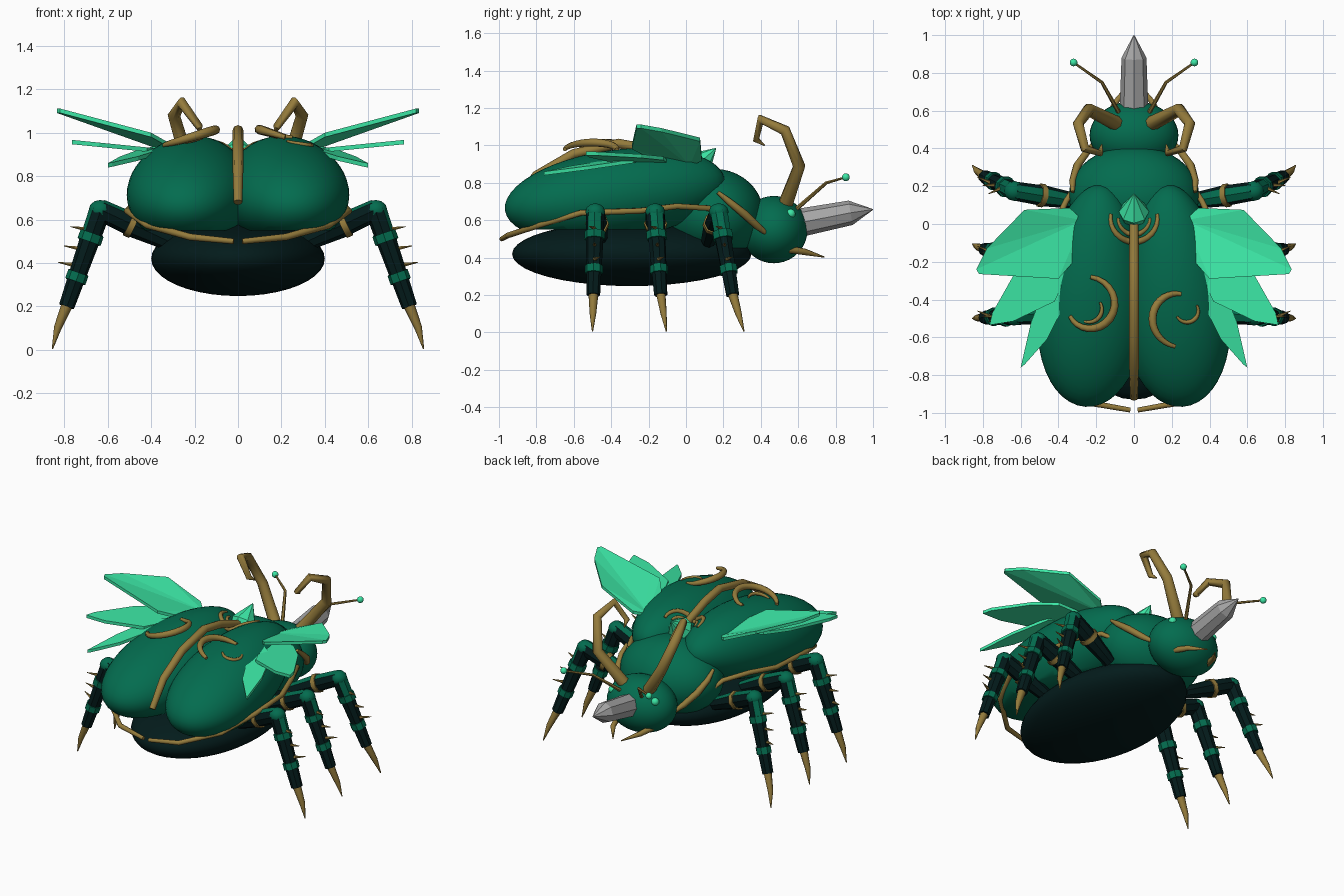
import bpy, bmesh, math
from mathutils import Matrix, Vector
from mathutils.bvhtree import BVHTree

cube = bpy.data.objects.get("Cube")
if cube:
    bpy.data.objects.remove(cube, do_unlink=True)


def material(name, r, g, b):
    m = bpy.data.materials.new(name)
    m.diffuse_color = (r, g, b, 1)
    m.use_nodes = True
    m.node_tree.nodes["Principled BSDF"].inputs["Base Color"].default_value = (r, g, b, 1)
    return m


GREEN = material("shell green", .001, .15, .078)
DARK = material("dark green", .001, .011, .011)
MINT = material("mint green", .045, .8, .38)
GOLD = material("old gold", .3, .2, .045)
STEEL = material("steel grey", .38, .38, .38)


def add(name, mesh, mat, angle=40):
    """Link a mesh as a named part with one colour and angle-limited smoothing."""
    mesh.materials.clear()
    mesh.materials.append(mat)
    for p in mesh.polygons:
        p.use_smooth = True
        p.material_index = 0
    mesh.set_sharp_from_angle(angle=math.radians(angle))
    ob = bpy.data.objects.new(name, mesh)
    bpy.context.collection.objects.link(ob)
    return ob


def from_bmesh(name, bm, mat, angle=40):
    bmesh.ops.recalc_face_normals(bm, faces=bm.faces)
    mesh = bpy.data.meshes.new(name)
    bm.to_mesh(mesh)
    bm.free()
    return add(name, mesh, mat, angle)


def ellipsoid(name, center, radii, mat, turn=0, tilt=0, floor=None, taper=0, segs=40):
    """Sphere scaled and turned, optionally widened to the rear and cut flat below."""
    bm = bmesh.new()
    bmesh.ops.create_uvsphere(bm, u_segments=segs, v_segments=segs // 2, radius=1)
    for v in bm.verts:
        v.co.x *= 1 - taper * v.co.y
    bm.transform(Matrix.Translation(center) @ Matrix.Rotation(math.radians(turn), 4, 'Z')
                 @ Matrix.Rotation(math.radians(tilt), 4, 'X') @ Matrix.Diagonal((*radii, 1)))
    if floor is not None:
        cut = bmesh.ops.bisect_plane(bm, geom=bm.verts[:] + bm.edges[:] + bm.faces[:],
                                     plane_co=(0, 0, floor), plane_no=(0, 0, 1), clear_inner=True)
        edges = [e for e in cut["geom_cut"] if isinstance(e, bmesh.types.BMEdge)]
        bmesh.ops.edgeloop_fill(bm, edges=edges)
    return from_bmesh(name, bm, mat)


def tube(name, points, radii, mat, sides=8, angle=50):
    """Sweep a polygon along a path, with a radius at each point."""
    cu = bpy.data.curves.new(name, 'CURVE')
    cu.dimensions = '3D'
    cu.bevel_depth = 1
    cu.bevel_resolution = (sides - 4) // 2
    cu.use_fill_caps = True
    sp = cu.splines.new('POLY')
    sp.points.add(len(points) - 1)
    for i, (pt, co) in enumerate(zip(sp.points, points)):
        pt.co = (*co, 1)
        pt.radius = radii[i] if len(radii) > 1 else radii[0]
    tmp = bpy.data.objects.new(name, cu)
    bpy.context.collection.objects.link(tmp)
    dg = bpy.context.evaluated_depsgraph_get()
    mesh = bpy.data.meshes.new_from_object(tmp.evaluated_get(dg))
    bpy.data.objects.remove(tmp, do_unlink=True)
    return add(name, mesh, mat, angle)


def blade(name, outline, height, thick, mat):
    """Thin slab fanned out from its root point, its height a function of x and y."""
    bm = bmesh.new()
    vs = [bm.verts.new((x, y, height(abs(x), y))) for x, y in outline]
    fan = [bm.faces.new((vs[0], vs[i], vs[i + 1])) for i in range(1, len(vs) - 1)]
    ext = bmesh.ops.extrude_face_region(bm, geom=fan)
    for v in ext["geom"]:
        if isinstance(v, bmesh.types.BMVert):
            v.co.z -= thick
    return from_bmesh(name, bm, mat, 5)


def flip(points, s):
    return [Vector((s * p[0], *p[1:])) for p in points]


# Body
ellipsoid("belly", (0, -.29, .42), (.4, .64, .172), DARK)
ellipsoid("pronotum", (0, .15, .63), (.345, .265, .245), GREEN)
ellipsoid("head", (0, .47, .55), (.235, .18, .18), GREEN)
shells = []
for s, side in ((1, "left"), (-1, "right")):
    shells.append(ellipsoid(side + "_wing_case", (s * .217, -.38, .735), (.285, .595, .24),
                            GREEN, turn=4 * s, tilt=8, floor=.55, taper=.15, segs=48))
trees = [BVHTree.FromPolygons([v.co for v in o.data.vertices],
                              [tuple(p.vertices) for p in o.data.polygons]) for o in shells]


def on_shell(x, y, low):
    hits = [t.ray_cast(Vector((x, y, 3)), Vector((0, 0, -1)))[0] for t in trees]
    return Vector((x, y, max([low] + [h.z for h in hits if h])))


def arc(name, cx, cy, r0, r1, a0, a1, thick, low, slope=0):
    """Curl resting on the shell, never below a plane that drops sideways."""
    n = 16
    pts, rad = [], []
    for i in range(n + 1):
        t = i / n
        a, r = math.radians(a0 + (a1 - a0) * t), r0 + (r1 - r0) * t
        x, y = cx + r * math.cos(a), cy + r * math.sin(a)
        pts.append(on_shell(x, y, low - slope * abs(x)))
        rad.append(thick * (.5 + .5 * math.sin(math.pi * t)))
    tube(name, pts, rad, GOLD, 8, 60)


# Gold ornament on the back
tube("back_ridge", [(0, .02, .9), (0, -.2, .98), (0, -.36, 1.01), (0, -.6, .955),
                    (0, -.8, .84), (0, -.92, .68)], [.024, .026, .026, .026, .025, .02], GOLD)
arc("left_scroll", .24, -.49, .12, .16, 85, 262, .022, 1.045, .3)
arc("left_inner_scroll", .28, -.46, .06, .06, 30, -150, .012, 1.03, .3)
arc("right_scroll", -.24, -.43, .15, .115, 86, -150, .022, 1.045, .3)
arc("right_inner_scroll", -.24, -.45, .07, .07, 30, -110, .012, 1.03, .3)
arc("outer_collar", 0, .03, .125, .125, 170, 370, .018, .91)
arc("inner_collar", 0, .03, .085, .085, 180, 360, .014, .91)
tube("back_gem", [(0, .045, .87), (0, .065, .9), (0, .16, .985)], [.07, .08, .002], MINT, 8, 15)

# Nose horn
tube("nose_horn", [(0, .6, .585), (0, .88, .64), (0, 1, .658)], [.076, .066, .002], STEEL, 8, 15)

# Plan outlines and height rules for the three wing blades, root point first
blades = (
    ("upper", [(.27, .02), (.34, .085), (.58, .075), (.78, -.13), (.835, -.24), (.82, -.265),
               (.4, -.29), (.33, -.21)],
     lambda x, y: .91 + .45 * min(x - .27, .3) + .15 * max(x - .57, 0) - .1 * (y - .03)),
    ("middle", [(.33, -.1), (.5, -.12), (.62, -.24), (.75, -.47), (.765, -.535), (.64, -.515),
                (.42, -.41), (.36, -.28)],
     lambda x, y: .967 + .1 * (x - .76)),
    ("lower", [(.33, -.22), (.45, -.28), (.545, -.52), (.6, -.76), (.58, -.745), (.46, -.61),
               (.38, -.45)],
     lambda x, y: .86 - .12 * (x - .6) + .1 * (y + .76)),
)

# Hip, knee, ankle, and claw tip of each leg
legs = (
    ("front", (.3, .12, .49), (.635, .175, .645), (.79, .25, .2), (.855, .31, .005)),
    ("middle", (.3, -.16, .49), (.635, -.165, .645), (.79, -.135, .2), (.855, -.105, .005)),
    ("rear", (.3, -.46, .49), (.635, -.485, .645), (.79, -.495, .2), (.855, -.5, .005)),
)

for s, side in ((1, "left"), (-1, "right")):
    for label, outline, height in blades:
        blade(f"{side}_{label}_wing", [(s * x, y) for x, y in outline], height, .02, MINT)

    # Gold rims
    tube(side + "_shell_rim", flip([(.02, -.985, .5), (.22, -.95, .52), (.42, -.78, .575),
         (.51, -.56, .64), (.5, -.25, .65), (.44, -.05, .675), (.36, .12, .665),
         (.3, .22, .59)], s), [.013, .016, .016, .016, .016, .016, .016, .01], GOLD)
    tube(side + "_pronotum_trim", flip([(.325, .17, .75), (.325, .23, .7), (.3, .31, .635),
         (.25, .38, .57), (.21, .43, .53)], s), [.01, .018, .022, .02, .012], GOLD)

    # Head parts
    tube(side + "_hooked_horn", flip([(.09, .53, .68), (.24, .605, .89), (.295, .53, 1.08),
         (.26, .4, 1.14), (.18, .375, 1.03), (.17, .42, 1)], s),
         [.04, .034, .03, .025, .018, .004], GOLD, 8, 60)
    tube(side + "_antenna", flip([(.08, .59, .66), (.17, .75, .8), (.32, .855, .83)], s),
         [.012, .009, .006], GOLD, 6)
    ellipsoid(side + "_antenna_tip", (s * .32, .855, .83), (.021,) * 3, MINT, segs=14)
    ellipsoid(side + "_eye", (s * .16, .56, .635), (.025,) * 3, MINT, segs=16)
    tube(side + "_mandible", flip([(.13, .55, .445), (.1, .64, .43), (.03, .74, .403)], s),
         [.02, .017, .003], GOLD)

    # Legs
    for label, *joints in legs:
        name = f"{side}_{label}_"
        hip, knee, ankle, tip = flip(joints, s)
        thigh = tube(name + "thigh", [hip, hip.lerp(knee, .5), knee], [.04, .055, .05], DARK, 8, 30)
        shin = tube(name + "shin", [knee, knee.lerp(ankle, .3), ankle], [.05, .047, .036],
                    DARK, 8, 30)
        # Green armour on the top of the thigh and the outer upper shin
        for part, facing, low in ((thigh, Vector((0, 0, 1)), 0), (shin, Vector((s, 0, 0)), .5)):
            part.data.materials.append(GREEN)
            for p in part.data.polygons:
                if p.normal.dot(facing) > .55 and p.center.z > low:
                    p.material_index = 1
        ellipsoid(name + "knee", knee, (.053, .053, .046), GREEN, segs=12)
        tube(name + "thigh_band", [hip.lerp(knee, .53), hip.lerp(knee, .61)], [.062], GOLD)
        for i, (a, b, r) in enumerate(((.24, .33, .056), (.65, .74, .049))):
            tube(f"{name}shin_band_{i + 1}", [knee.lerp(ankle, a), knee.lerp(ankle, b)],
                 [r], GREEN, 8, 30)
        bend = ankle.lerp(tip, .5) + Vector((s * .008, 0, 0))
        tube(name + "claw", [ankle.lerp(knee, .03), bend, tip], [.027, .018, .003], GOLD)
        for i, t in enumerate((.2, .4, .57)):
            base = knee.lerp(ankle, t) + Vector((s * .035, 0, 0))
            end = base + Vector((s * .07, (i - 1) * .03, .012))
            tube(f"{name}spike_{i + 1}", [base, end], [.011, .002], GOLD, 6)
